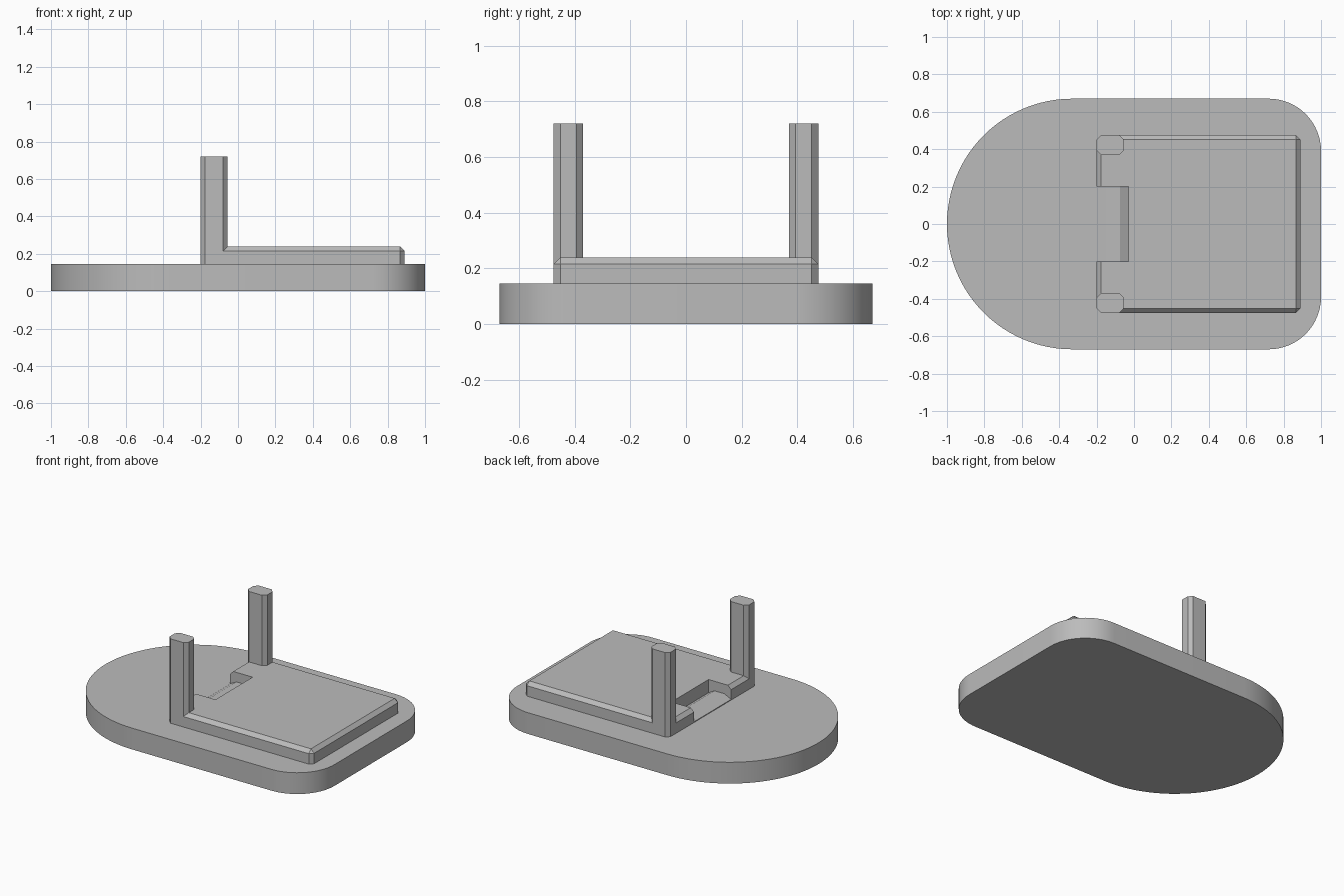
import bpy, bmesh
from math import pi, cos, sin, radians

cube = bpy.data.objects.get("Cube")
if cube:
    bpy.data.objects.remove(cube, do_unlink=True)

GREY = (0.5, 0.5, 0.5, 1)
grey = bpy.data.materials.new("plain grey")
grey.use_nodes = True
grey.diffuse_color = GREY
grey.node_tree.nodes["Principled BSDF"].inputs["Base Color"].default_value = GREY


def add_object(name, bm):
    bmesh.ops.recalc_face_normals(bm, faces=bm.faces)
    mesh = bpy.data.meshes.new(name)
    bm.to_mesh(mesh)
    bm.free()
    mesh.materials.append(grey)
    obj = bpy.data.objects.new(name, mesh)
    bpy.context.collection.objects.link(obj)
    return obj


def prism(name, points, direction):
    """Extrude a closed 3D outline along a direction."""
    bm = bmesh.new()
    face = bm.faces.new([bm.verts.new(p) for p in points])
    new = bmesh.ops.extrude_face_region(bm, geom=[face])["geom"]
    verts = [v for v in new if isinstance(v, bmesh.types.BMVert)]
    bmesh.ops.translate(bm, verts=verts, vec=direction)
    return add_object(name, bm)


def chamfered_box(name, low, high, size, bevel_top):
    """Box with chamfered upright edges and, if asked, a chamfered top rim."""
    bm = bmesh.new()
    bmesh.ops.create_cube(bm, size=1)
    for v in bm.verts:
        v.co = [(a + b) / 2 + c * (b - a) for a, b, c in zip(low, high, v.co)]
    edges = []
    for e in bm.edges:
        a, b = (v.co.z for v in e.verts)
        if abs(a - b) > 0.01 or (bevel_top and min(a, b) > high[2] - 0.01):
            edges.append(e)
    bmesh.ops.bevel(bm, geom=edges, offset=size, segments=1,
                    affect='EDGES', profile=0.5)
    return add_object(name, bm)


def arc(cx, cy, r, start, end, steps):
    angles = [radians(start + (end - start) * i / steps) for i in range(steps + 1)]
    return [(cx + r * cos(a), cy + r * sin(a), 0) for a in angles]


# Base slab: one half-round end, the other with rounded corners
BASE_TOP, HALF, CORNER = 0.145, 0.67, 0.28
outline = (arc(HALF - 1, 0, HALF, 90, 270, 48)
           + arc(1 - CORNER, CORNER - HALF, CORNER, -90, 0, 16)
           + arc(1 - CORNER, HALF - CORNER, CORNER, 0, 90, 16))
base = prism("base_slab", outline, (0, 0, BASE_TOP))
bpy.context.view_layer.objects.active = base
base.select_set(True)
bpy.ops.object.shade_smooth_by_angle(angle=radians(30))
base.select_set(False)

# Raised plate with chamfered rim
plate = chamfered_box("raised_plate", (-0.2, -0.475, BASE_TOP - 0.02),
                      (0.89, 0.475, 0.24), 0.024, True)

# Notch in the plate edge, leaving a low ridge on its floor
profile = [(-0.25, 0.125), (-0.15, 0.175), (-0.075, 0.175),
           (-0.03, 0.15), (-0.03, 0.3), (-0.25, 0.3)]
cutter = prism("notch_cutter", [(x, -0.2, z) for x, z in profile], (0, 0.4, 0))
cutter.hide_render = True
cut = plate.modifiers.new("notch", 'BOOLEAN')
cut.operation = 'DIFFERENCE'
cut.solver = 'EXACT'
cut.object = cutter
bpy.context.view_layer.objects.active = plate
bpy.ops.object.modifier_apply(modifier=cut.name)
bpy.data.objects.remove(cutter, do_unlink=True)

# Pair of upright posts
for side, y in (("front", -0.4225), ("back", 0.4225)):
    chamfered_box(side + "_post", (-0.2, y - 0.0525, BASE_TOP - 0.02),
                  (-0.055, y + 0.0525, 0.72), 0.024, False)
